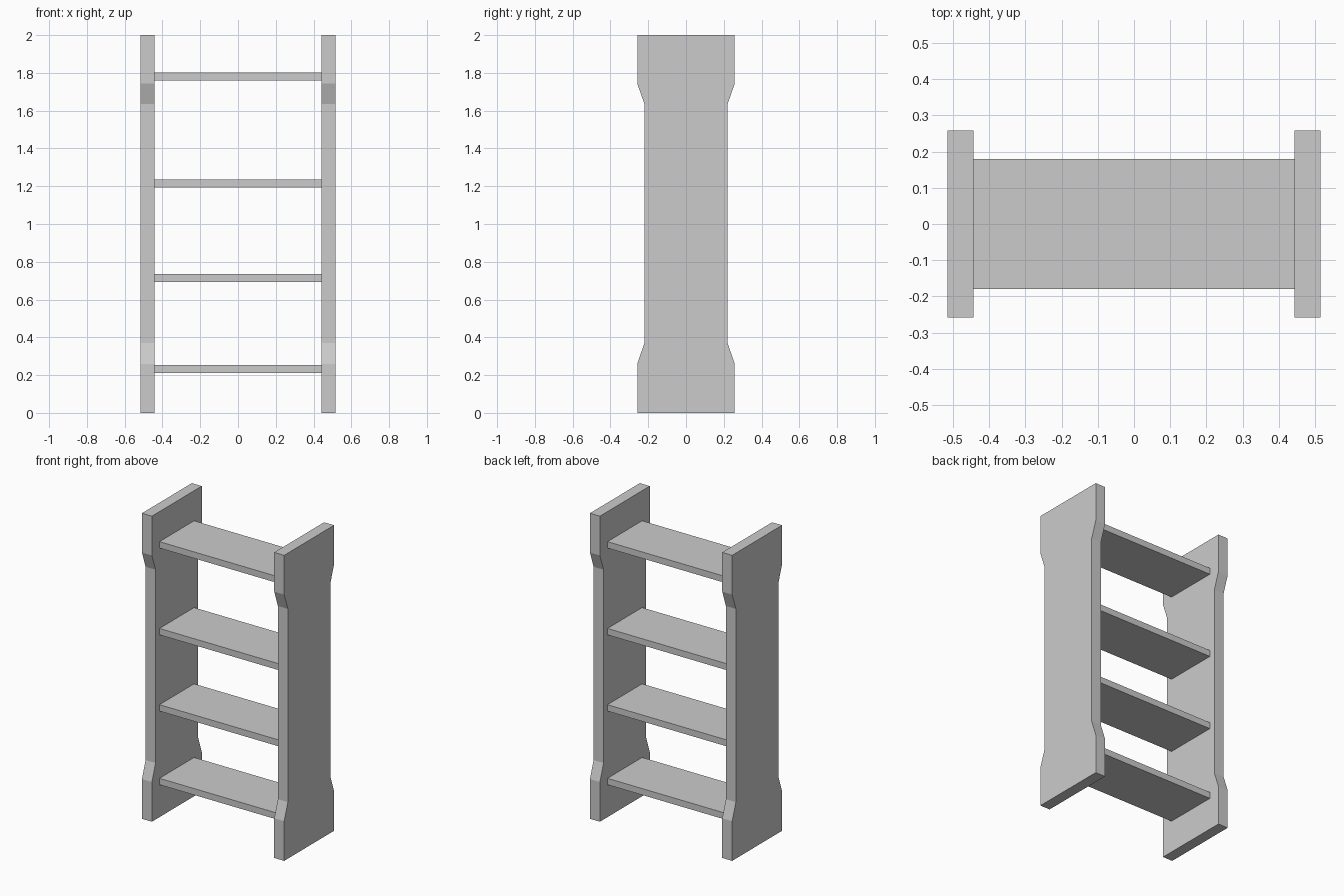
import bpy
import bmesh

if "Cube" in bpy.data.objects:
    bpy.data.objects.remove(bpy.data.objects["Cube"])

OUTER_X, INNER_X = 0.515, 0.443
SHELF_HALF_DEPTH, SHELF_THICKNESS = 0.179, 0.042


def extrude_profile(name, profile, x0, x1):
    """Extrude a closed (y, z) outline along x."""
    bm = bmesh.new()
    face = bm.faces.new([bm.verts.new((x0, y, z)) for y, z in profile])
    result = bmesh.ops.extrude_face_region(bm, geom=[face])
    verts = [v for v in result["geom"] if isinstance(v, bmesh.types.BMVert)]
    bmesh.ops.translate(bm, verts=verts, vec=(x1 - x0, 0, 0))
    bmesh.ops.recalc_face_normals(bm, faces=bm.faces)
    mesh = bpy.data.meshes.new(name)
    bm.to_mesh(mesh)
    bm.free()
    obj = bpy.data.objects.new(name, mesh)
    bpy.context.collection.objects.link(obj)
    return obj


# Side panels: wide at the foot and head, narrower in the middle
front_edge = [(-0.258, 0), (-0.258, 0.26), (-0.22, 0.37),
              (-0.22, 1.635), (-0.258, 1.743), (-0.258, 2)]
panel = front_edge + [(-y, z) for y, z in reversed(front_edge)]
extrude_profile("left_side_panel", panel, -OUTER_X, -INNER_X)
extrude_profile("right_side_panel", panel, INNER_X, OUTER_X)

# Shelves between the panels
d, t = SHELF_HALF_DEPTH, SHELF_THICKNESS / 2
for i, z in enumerate((0.233, 0.715, 1.214, 1.782), start=1):
    board = [(-d, z - t), (d, z - t), (d, z + t), (-d, z + t)]
    extrude_profile(f"shelf_{i}", board, -INNER_X, INNER_X)
